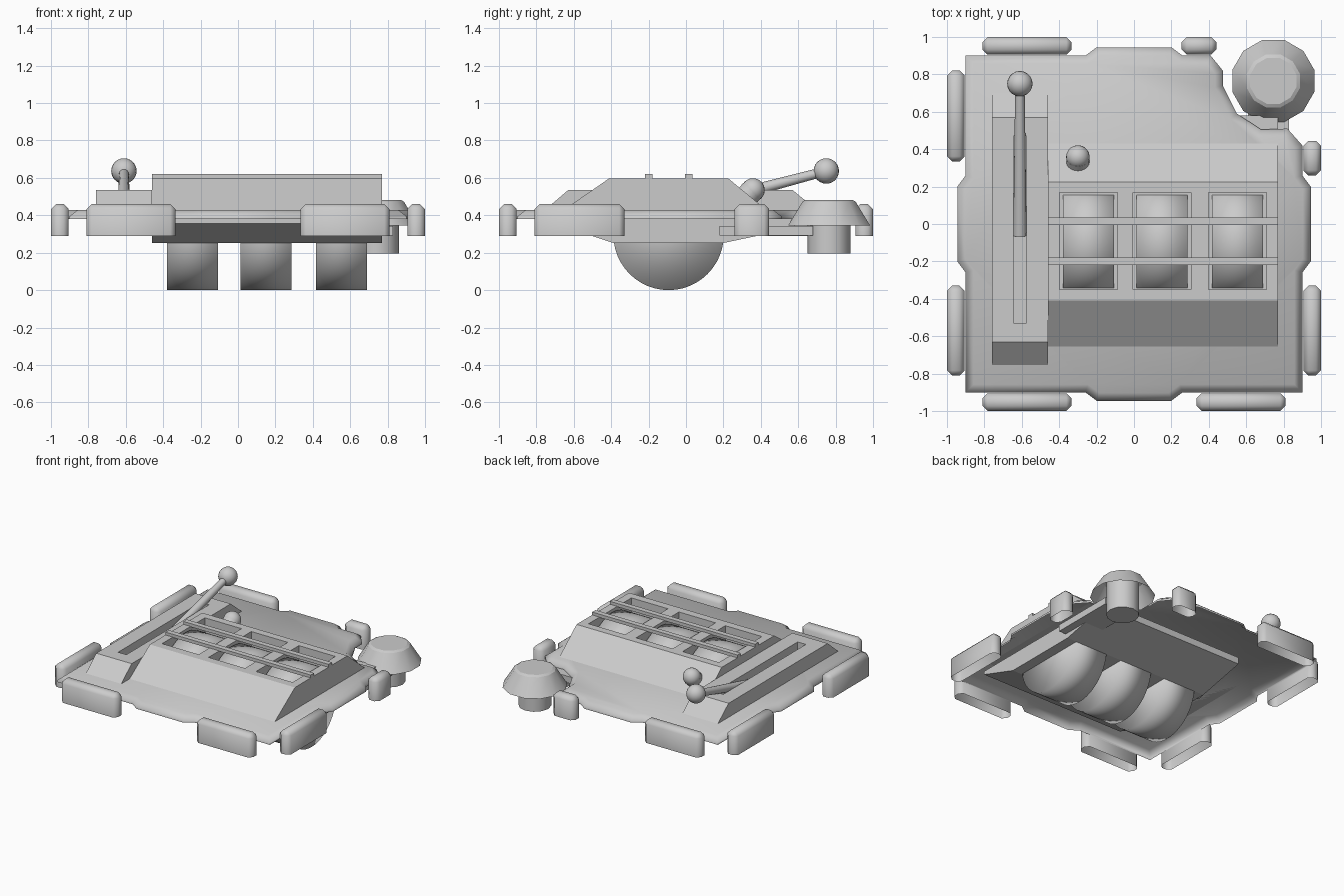
import bpy, bmesh
from math import pi, cos, sin, radians
from mathutils import Vector

if "Cube" in bpy.data.objects:
    bpy.data.objects.remove(bpy.data.objects["Cube"])


def make(name, bm, smooth=None):
    me = bpy.data.meshes.new(name)
    bm.to_mesh(me)
    bm.free()
    ob = bpy.data.objects.new(name, me)
    bpy.context.collection.objects.link(ob)
    bpy.ops.object.select_all(action='DESELECT')
    ob.select_set(True)
    bpy.context.view_layer.objects.active = ob
    if smooth:
        bpy.ops.object.shade_smooth_by_angle(angle=radians(smooth))
    return ob


def loft(bm, rings):
    """Walls between matching rings of vertices."""
    n = len(rings[0])
    for a, b in zip(rings, rings[1:]):
        for i in range(n):
            j = (i + 1) % n
            bm.faces.new((a[i], a[j], b[j], b[i]))


def prism(name, pts, offset):
    """Extrude a closed 3D outline along an offset."""
    bm = bmesh.new()
    rings = [[bm.verts.new(Vector(p) + Vector(offset) * t) for p in pts] for t in (0, 1)]
    loft(bm, rings)
    bm.faces.new(rings[0][::-1])
    bm.faces.new(rings[1])
    bmesh.ops.recalc_face_normals(bm, faces=bm.faces[:])
    return make(name, bm)


def side_prism(name, yz, x0, x1):
    return prism(name, [(x0, y, z) for y, z in yz], (x1 - x0, 0, 0))


def box(name, x0, x1, y0, y1, z0, z1):
    return prism(name, [(x0, y0, z0), (x1, y0, z0), (x1, y1, z0), (x0, y1, z0)], (0, 0, z1 - z0))


def cut(ob, cutter):
    m = ob.modifiers.new('cut', 'BOOLEAN')
    m.operation, m.solver, m.object = 'DIFFERENCE', 'EXACT', cutter
    bpy.context.view_layer.objects.active = ob
    bpy.ops.object.modifier_apply(modifier=m.name)
    bpy.data.objects.remove(cutter)


def rod(name, a, b, r1, r2, n, smooth=40):
    a, b = Vector(a), Vector(b)
    bm = bmesh.new()
    bmesh.ops.create_cone(bm, cap_ends=True, segments=n, radius1=r1, radius2=r2, depth=(b - a).length)
    bm.transform((b - a).to_track_quat('Z', 'Y').to_matrix().to_4x4())
    bmesh.ops.translate(bm, vec=(a + b) / 2, verts=bm.verts)
    return make(name, bm, smooth)


def ball(name, c, r):
    bm = bmesh.new()
    bmesh.ops.create_uvsphere(bm, u_segments=20, v_segments=12, radius=r)
    bmesh.ops.translate(bm, vec=c, verts=bm.verts)
    return make(name, bm, 60)


def bumper(x0, x1, y0, y1):
    """Block with chamfered top and upright edges, open underneath."""
    bm = bmesh.new()
    bmesh.ops.create_cube(bm, size=1)
    for v in bm.verts:
        v.co = ((x0 + x1) / 2 + v.co.x * (x1 - x0), (y0 + y1) / 2 + v.co.y * (y1 - y0), 0.38 + v.co.z * 0.17)
    edges = [e for e in bm.edges if max(v.co.z for v in e.verts) > 0.4]
    bmesh.ops.bevel(bm, geom=edges, offset=0.027, segments=1, affect='EDGES')
    bm.normal_update()
    bmesh.ops.delete(bm, geom=[f for f in bm.faces if f.normal.z < -.9], context='FACES_ONLY')
    make('bumper', bm, 60)


# Base plate: hollow shell with side tabs, corner notch and sloped rim
outline = [(-.9, -.9), (-.26, -.9), (-.2, -.945), (.2, -.945), (.26, -.9), (.9, -.9),
           (.9, -.26), (.945, -.2), (.945, .2), (.9, .26), (.9, .42), (.82, .51), (.68, .505),
           (.55, .59), (.475, .74), (.475, .82), (.41, .9), (.26, .9), (.2, .945), (-.2, .945),
           (-.26, .9), (-.9, .9), (-.9, .26), (-.945, .2), (-.945, -.2), (-.9, -.26)]
bm = bmesh.new()
rings = [[bm.verts.new((x, y, z)) for x, y in outline] for z in (.385, .4)]
loft(bm, rings)
top = bm.faces.new(rings[1])
bm.normal_update()
bmesh.ops.inset_individual(bm, faces=[top], thickness=.042, depth=.033, use_even_offset=True)
make('base_plate', bm, 60)

# Reel housing above and below the plate
housing = side_prism('reel_housing', [(-.655, .433), (-.41, .603), (.225, .603), (.43, .433)], -.46, .77)
side_prism('lower_housing', [(-.7, .388), (-.7, .362), (-.39, .257), (.2, .257), (.58, .337), (.58, .388)], -.46, .77)

# Windows and reels
for x in (-.243, .15, .553):
    cut(housing, box('window_cutter', x - .155, x + .155, -.35, .168, .458, .7))
    rod('reel', (x - .137, -.093, .3), (x + .137, -.093, .3), .295, .295, 48, 120)

# Rails across the windows
for y in (-.2, .015):
    box('rail', -.46, .77, y - .02, y + .02, .6, .625)

# Lever housing with slot, lever and knob
lever_box = side_prism('lever_housing', [(-.755, .433), (-.63, .54), (.57, .54), (.7, .433)], -.76, -.46)
cut(lever_box, box('slot_cutter', -.645, -.575, -.53, .47, .44, .6))
rod('lever', (-.61, -.06, .427), (-.61, .75, .642), .036, .025, 16)
ball('lever_knob', (-.61, .75, .642), .068)

# Small knob on the rear slope
rod('small_knob_stem', (-.3, .27, .45), (-.3, .352, .535), .062, .062, 20)
ball('small_knob', (-.3, .358, .54), .063)

# Bumpers around the edge
for a, b in ((-.81, -.335), (.335, .81)):
    bumper(a, b, -1, -.905)
for a, b in ((-.81, -.335), (.255, .44)):
    bumper(a, b, .905, 1)
for a, b in ((-.81, -.33), (.335, .82)):
    bumper(-1, -.905, a, b)
for a, b in ((-.81, -.33), (.26, .445)):
    bumper(.905, 1, a, b)

# Push button: faceted cap open underneath, stem and bracket
cx, cy, n = .745, .765, 12
bm = bmesh.new()
rings = [[bm.verts.new((cx + r * cos((i + .5) * 2 * pi / n), cy + r * sin((i + .5) * 2 * pi / n), z))
          for i in range(n)] for r, z in ((.227, .35), (.147, .478), (.128, .488))]
loft(bm, rings)
bm.faces.new(rings[-1])
make('button_cap', bm, 28)
rod('button_stem', (cx, cy, .2), (cx, cy, .47), .115, .115, 12, 50)
box('button_bracket', .61, .83, .18, .68, .297, .348)

# Seat everything but the reels slightly lower so the reels stand on the ground
for ob in bpy.data.objects:
    ob.location.z -= .005
